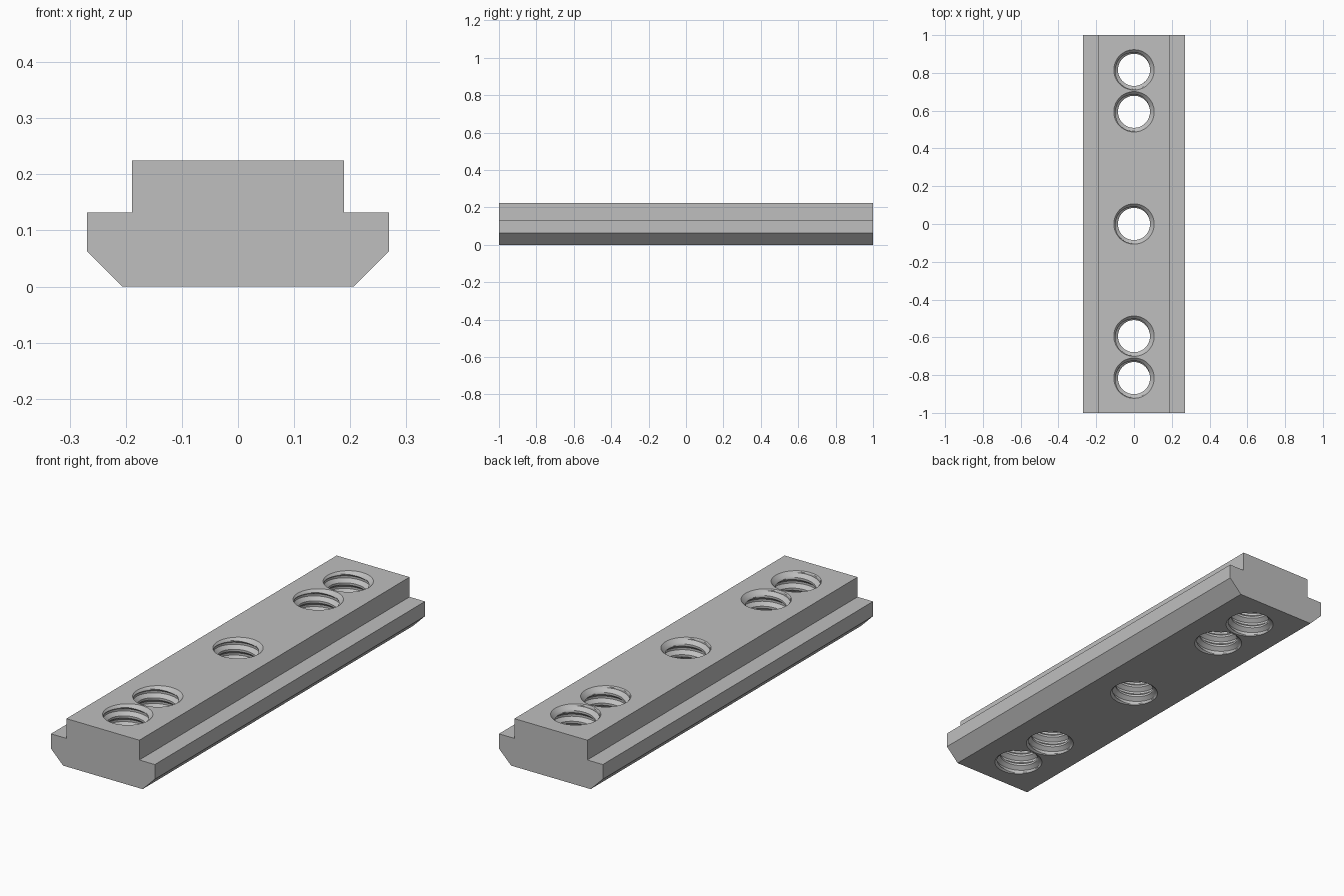
import bpy, bmesh, math

if "Cube" in bpy.data.objects:
    bpy.data.objects.remove(bpy.data.objects["Cube"])

HEIGHT, HALF_LEN = 0.2246, 1.0
HALF_PROFILE = [(0.206, 0), (0.269, 0.063), (0.269, 0.132), (0.189, 0.132), (0.189, HEIGHT)]
HOLES = [-0.816, -0.594, 0, 0.594, 0.816]
RIM, ROOT, CREST = 0.107, 0.103, 0.085   # hole radii
PITCH, ROWS, SEGS = 0.05, 10, 48         # thread resolution

bm = bmesh.new()
cache = {}


def vert(x, y, z):
    """Shared vertex at a position."""
    key = (round(x, 5), round(y, 5), round(z, 5))
    if key not in cache:
        cache[key] = bm.verts.new(key)
    return cache[key]


def face(verts):
    unique = list(dict.fromkeys(verts))
    if len(unique) > 2:
        bm.faces.new(unique)


# Bar: stepped profile run along y, top and bottom left open
profile = HALF_PROFILE + [(-x, z) for x, z in reversed(HALF_PROFILE)]
ends = [[vert(x, y, z) for x, z in profile] for y in (-HALF_LEN, HALF_LEN)]
n = len(profile)
for i in range(n):
    j = (i + 1) % n
    if profile[i][1] == profile[j][1] and profile[i][1] in (0, HEIGHT):
        continue
    face([ends[0][i], ends[0][j], ends[1][j], ends[1][i]])
for loop in ends:
    face(loop)


def thread_radius(k):
    """Thread profile: flat crest, flank, flat root, flank."""
    f = (k % ROWS) / ROWS
    if f <= 0.2:
        t = 0
    elif f < 0.5:
        t = (f - 0.2) / 0.3
    elif f <= 0.7:
        t = 1
    else:
        t = (1 - f) / 0.3
    return CREST + (ROOT - CREST) * t


def thread_vert(y, k, s):
    z = min(max(PITCH * (k / ROWS + s / SEGS), 0), HEIGHT)
    r = max(thread_radius(k), RIM - min(z, HEIGHT - z))   # chamfered mouths
    a = 2 * math.pi * s / SEGS
    return vert(r * math.cos(a), y + r * math.sin(a), z)


# Threaded holes: helical rows clipped at both mouths
last = math.ceil(HEIGHT / PITCH * ROWS) + 1
for y in HOLES:
    for k in range(-ROWS - 1, last):
        for s in range(SEGS):
            face([thread_vert(y, k, s), thread_vert(y, k, s + 1),
                  thread_vert(y, k + 1, s + 1), thread_vert(y, k + 1, s)])

# Top and bottom faces around the hole mouths
for z, up in ((HEIGHT, 1), (0, -1)):
    rim = [e for e in bm.edges if len(e.link_faces) == 1
           and all(abs(v.co.z - z) < 1e-4 for v in e.verts)]
    bmesh.ops.triangle_fill(bm, use_beauty=True, edges=rim, normal=(0, 0, up))

bmesh.ops.recalc_face_normals(bm, faces=bm.faces)
mesh = bpy.data.meshes.new("threaded_slot_bar")
bm.to_mesh(mesh)
bm.free()

bar = bpy.data.objects.new("threaded_slot_bar", mesh)
bpy.context.collection.objects.link(bar)
steel = bpy.data.materials.new("grey_steel")
steel.diffuse_color = (0.52, 0.52, 0.52, 1)
steel.use_nodes = True
steel.node_tree.nodes["Principled BSDF"].inputs["Base Color"].default_value = steel.diffuse_color
mesh.materials.append(steel)

bpy.context.view_layer.objects.active = bar
bar.select_set(True)
bpy.ops.object.shade_smooth_by_angle(angle=math.radians(30))
